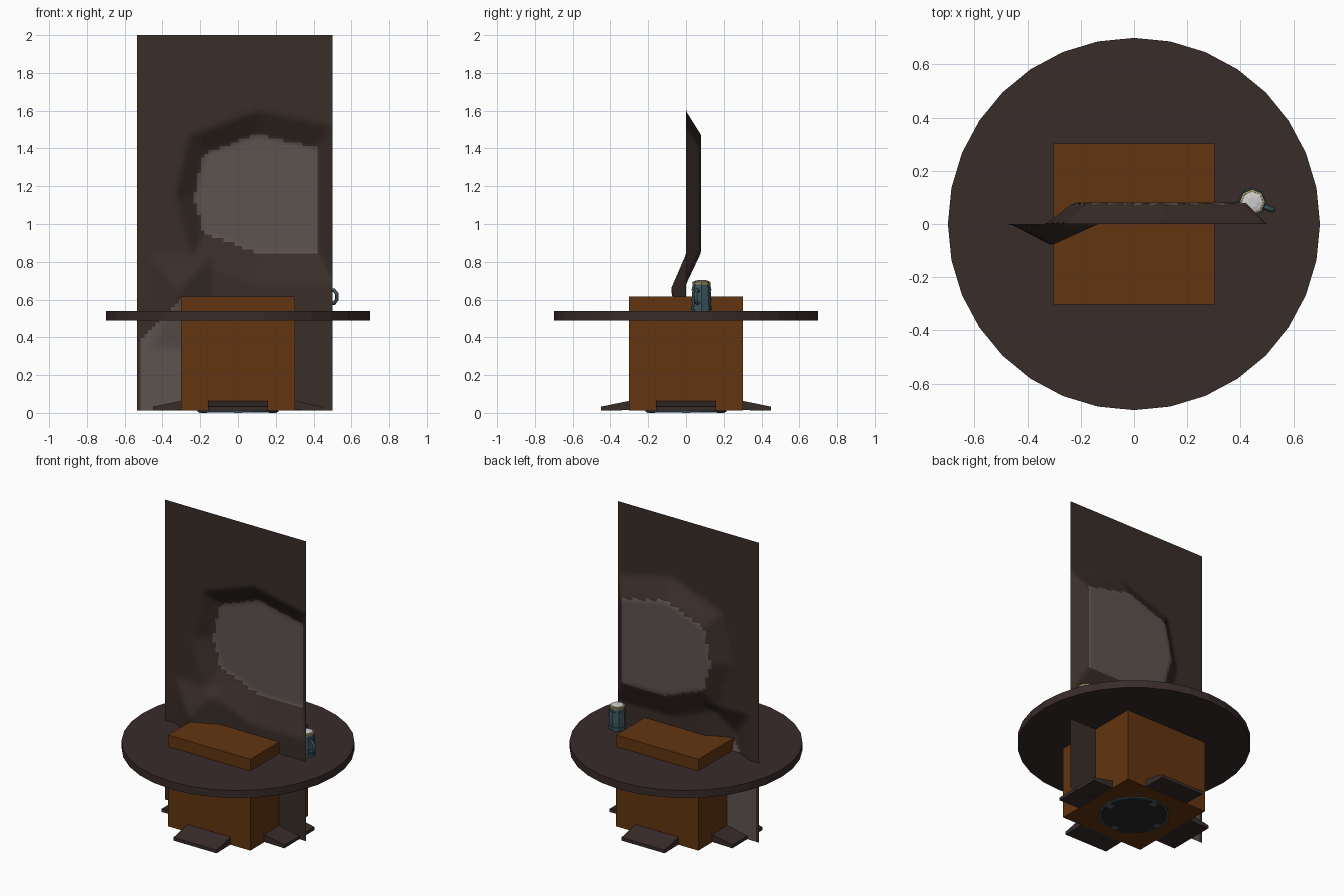
import bpy, bmesh, math
from mathutils import Vector, Matrix

if "Cube" in bpy.data.objects:
    bpy.data.objects.remove(bpy.data.objects["Cube"])


def mat(name, r, g, b):
    m = bpy.data.materials.new(name)
    m.diffuse_color = (r, g, b, 1)
    m.use_nodes = True
    m.node_tree.nodes["Principled BSDF"].inputs["Base Color"].default_value = m.diffuse_color
    return m


DARK = mat("dark_wood", .04, .025, .023)
ORANGE = mat("orange_wood", .125, .035, .005)
CLOTH = mat("dark_sheet", .041, .027, .022)
PALE = mat("pale_sheet", .11, .087, .08)
TEAL = mat("teal", .045, .09, .11)
TAN = mat("tan", .35, .27, .13)
FOAM = mat("foam", .6, .6, .58)
BLACK = mat("base_dark", .02, .02, .02)
GREY = mat("grey_metal", .1, .1, .11)


def finish(name, bm, *mats):
    me = bpy.data.meshes.new(name)
    bmesh.ops.recalc_face_normals(bm, faces=bm.faces)
    bm.to_mesh(me)
    bm.free()
    for m in mats:
        me.materials.append(m)
    ob = bpy.data.objects.new(name, me)
    bpy.context.collection.objects.link(ob)
    return ob


def box(name, lo, hi, m):
    lo, hi = Vector(lo), Vector(hi)
    bm = bmesh.new()
    bmesh.ops.create_cube(bm, size=1, matrix=Matrix.Translation((lo + hi) / 2)
                          @ Matrix.Diagonal((*(hi - lo), 1)))
    return finish(name, bm, m)


def lathe(name, profile, n, m, at=(0, 0), turn=0):
    """Closed turned solid from (radius, z) points, listed bottom to top."""
    bm = bmesh.new()
    rings = []
    for r, z in profile:
        rings.append([bm.verts.new((at[0] + r * math.cos(turn + i * math.tau / n),
                                    at[1] + r * math.sin(turn + i * math.tau / n), z))
                      for i in range(n)])
    for a, b in zip(rings, rings[1:]):
        for i in range(n):
            j = (i + 1) % n
            bm.faces.new((a[i], a[j], b[j], b[i]))
    bm.faces.new(rings[0])
    bm.faces.new(rings[-1])
    return finish(name, bm, m)


# Table: round top on a box that pokes through it
lathe("tabletop", [(.7, .49), (.7, .54)], 32, DARK)
box("pedestal_box", (-.302, -.302, .012), (.302, .302, .617), ORANGE)

# Four sloping feet
foot = [(-.28, .015), (-.45, .012), (-.45, .033), (-.28, .068)]
for k, side in enumerate(("front", "right", "back", "left")):
    bm = bmesh.new()
    f = bm.faces.new([bm.verts.new((-.158, y, z)) for y, z in foot])
    ext = bmesh.ops.extrude_face_region(bm, geom=[f])["geom"]
    bmesh.ops.translate(bm, vec=(.316, 0, 0),
                        verts=[v for v in ext if isinstance(v, bmesh.types.BMVert)])
    bmesh.ops.rotate(bm, verts=bm.verts, matrix=Matrix.Rotation(k * math.pi / 2, 3, 'Z'))
    finish(side + "_foot", bm, DARK)

# Base disc with small pads under the box
lathe("base_rim", [(.215, .005), (.215, .012)], 16, TEAL)
lathe("base_disc", [(.2, .002), (.2, .01)], 16, BLACK)
for k in range(4):
    a = k * math.pi / 2
    x, y = .185 * math.cos(a), .185 * math.sin(a)
    box("base_pad_%d" % k, (x - .022, y - .022, 0), (x + .022, y + .022, .01), GREY)


# Thin upright sheet with a faceted dent and a small fold
def plateau(poly, x, z):
    """1 inside a convex loop of (x, z, slope width), falling to 0 outside."""
    h = 1
    for (x0, z0, w), (x1, z1, _) in zip(poly, poly[1:] + poly[:1]):
        ex, ez = x1 - x0, z1 - z0
        sd = (ex * (z - z0) - ez * (x - x0)) / math.hypot(ex, ez)
        h = min(h, 1 + sd / w)
    return max(h, 0)


dent = [(.1, .85, .17), (.42, .85, .08), (.42, 1.4, .13), (.1, 1.47, .12),
        (-.18, 1.37, .1), (-.23, 1.14, .1), (-.18, .96, .16)]
fold = [(-.315, .64, .3), (-.305, .64, .17), (-.305, .66, .18), (-.315, .66, .15)]
patch = [(-.51, .02, .1), (-.2, .02, .1), (-.2, .58, .1), (-.3, .6, .1), (-.51, .38, .1)]
NX, NZ = 52, 98
bm = bmesh.new()
grid = []
for j in range(NZ + 1):
    row = []
    for i in range(NX + 1):
        x, z = -.535 + 1.035 * i / NX, .012 + 1.988 * j / NZ
        y = .08 * plateau(dent, x, z) - .078 * plateau(fold, x, z)
        row.append(bm.verts.new((x, y, z)))
    grid.append(row)
for a, b in zip(grid, grid[1:]):
    for i in range(NX):
        f = bm.faces.new((a[i], a[i + 1], b[i + 1], b[i]))
        f.smooth = True
        c = f.calc_center_median()
        if max(plateau(dent, c.x, c.z), plateau(patch, c.x, c.z)) > .97:
            f.material_index = 1
finish("upright_sheet", bm, CLOTH, PALE)

# Mug: eight-sided body, hoops, rim and foam
C = (.445, .082)
lathe("mug_body", [(.05, .54), (.052, .6), (.046, .685)], 8, TEAL, C)
lathe("mug_lower_hoop", [(.056, .545), (.056, .565)], 8, TEAL, C)
lathe("mug_upper_hoop", [(.052, .648), (.051, .665)], 8, TEAL, C)
lathe("mug_rim", [(.048, .68), (.049, .692), (.042, .695)], 8, TAN, C)
lathe("mug_foam", [(.042, .685), (.04, .698), (.02, .703)], 8, FOAM, C)

# Mug handle: bent square bar
d = Vector((.92, -.36, 0)).normalized()
cu = bpy.data.curves.new("mug_handle", 'CURVE')
cu.dimensions = '3D'
cu.bevel_depth = .01
cu.bevel_resolution = 0
cu.use_fill_caps = True
path = [(.04, .645), (.068, .65), (.084, .63), (.084, .6), (.068, .58), (.045, .58)]
sp = cu.splines.new('POLY')
sp.points.add(len(path) - 1)
for p, (r, z) in zip(sp.points, path):
    p.co = (C[0] + d.x * r, C[1] + d.y * r, z, 1)
cu.materials.append(TEAL)
bpy.context.collection.objects.link(bpy.data.objects.new("mug_handle", cu))
